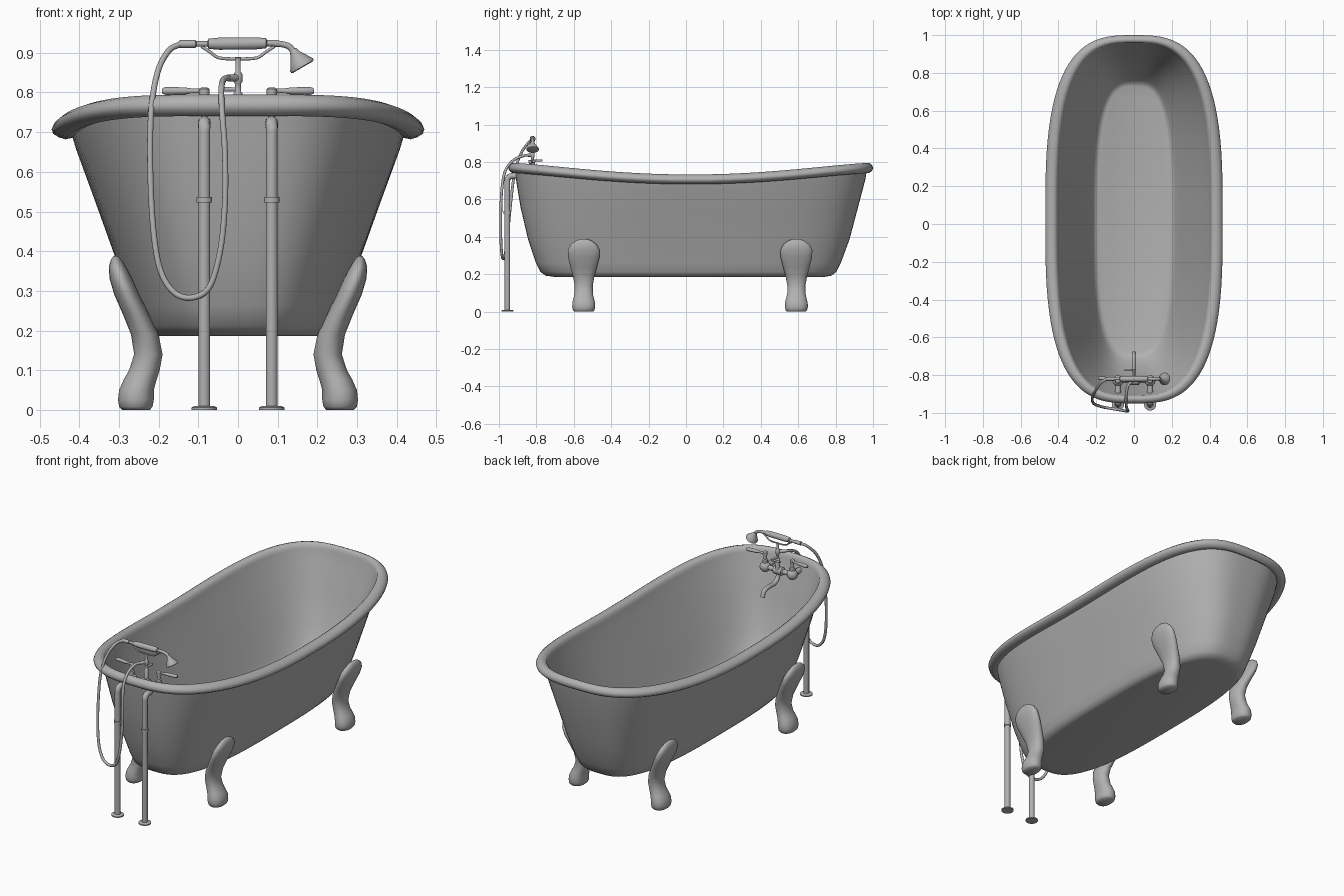
import bpy, bmesh, math
from mathutils import Vector

cube = bpy.data.objects.get("Cube")
if cube:
    bpy.data.objects.remove(cube, do_unlink=True)

GREY = 0.44
mat = bpy.data.materials.new("soft grey")
mat.use_nodes = True
mat.diffuse_color = (GREY, GREY, GREY, 1)
mat.node_tree.nodes["Principled BSDF"].inputs["Base Color"].default_value = (GREY, GREY, GREY, 1)


def finish(name, bm, angle=50):
    bmesh.ops.recalc_face_normals(bm, faces=bm.faces[:])
    mesh = bpy.data.meshes.new(name)
    bm.to_mesh(mesh)
    bm.free()
    mesh.materials.append(mat)
    obj = bpy.data.objects.new(name, mesh)
    bpy.context.collection.objects.link(obj)
    bpy.ops.object.select_all(action='DESELECT')
    obj.select_set(True)
    bpy.context.view_layer.objects.active = obj
    bpy.ops.object.shade_smooth_by_angle(angle=math.radians(angle))
    return obj


def loft(name, rings, angle=50):
    """Skin a list of equal-length point rings and cap both ends."""
    bm = bmesh.new()
    loops = [[bm.verts.new(p) for p in ring] for ring in rings]
    n = len(loops[0])
    for a, b in zip(loops, loops[1:]):
        for i in range(n):
            bm.faces.new((a[i], a[(i + 1) % n], b[(i + 1) % n], b[i]))
    bm.faces.new(loops[0])
    bm.faces.new(loops[-1])
    return finish(name, bm, angle)


def superellipse(n, power):
    for i in range(n):
        a = 2 * math.pi * (i + 0.5) / n
        c, s = math.cos(a), math.sin(a)
        yield (math.copysign(abs(c) ** (2 / power), c),
               math.copysign(abs(s) ** (2 / power), s))


def turned(name, start, direction, profile, sides=20):
    """Turn (distance, radius) pairs about an axis."""
    start, axis = Vector(start), Vector(direction).normalized()
    u = axis.orthogonal().normalized()
    v = axis.cross(u)
    angles = [2 * math.pi * i / sides for i in range(sides)]
    return loft(name, [[start + axis * d + (u * math.cos(a) + v * math.sin(a)) * r
                        for a in angles] for d, r in profile], 40)


def tube(name, points, radius, steps=6):
    """Round tube along a smooth path through the points."""
    pts = [Vector(p) for p in points]
    ext = [2 * pts[0] - pts[1]] + pts + [2 * pts[-1] - pts[-2]]
    path = []
    for p0, p1, p2, p3 in zip(ext, ext[1:], ext[2:], ext[3:]):
        for k in range(steps):
            t = k / steps
            path.append(0.5 * (2 * p1 + (p2 - p0) * t + (2 * p0 - 5 * p1 + 4 * p2 - p3) * t * t
                               + (3 * p1 - p0 - 3 * p2 + p3) * t ** 3))
    path.append(pts[-1])
    rings, u = [], None
    for i, p in enumerate(path):
        d = (path[min(i + 1, len(path) - 1)] - path[max(i - 1, 0)]).normalized()
        u = d.orthogonal() if u is None else u - d * u.dot(d)
        u.normalize()
        v = d.cross(u)
        rings.append([p + (u * math.cos(a) + v * math.sin(a)) * radius
                      for a in (2 * math.pi * j / 12 for j in range(12))])
    return loft(name, rings)


# Tub: half width, front y, back y, height; the shell rises at both ends
outer = [(.215, -.705, .74, .186), (.238, -.75, .778, .192), (.252, -.778, .803, .212),
         (.268, -.803, .828, .26), (.308, -.845, .875, .38), (.362, -.885, .92, .53)]
lip = [(.408, .655), (.417, .685), (.435, .681), (.452, .686), (.466, .695), (.47, .706), (.465, .718),
       (.452, .728), (.435, .733), (.42, .731), (.408, .722), (.403, .705)]
inner = [(.384, -.887, .937, .65), (.335, -.85, .893, .53), (.276, -.803, .842, .38),
         (.234, -.748, .787, .28), (.217, -.718, .762, .24), (.206, -.7, .747, .222),
         (.19, -.68, .73, .215)]
rim = [(h, -.95 + .65 * (.47 - h), 1 - .65 * (.47 - h), z) for h, z in lip]
shell = []
for half, front, back, z in outer + rim + inner:
    mid, length = (front + back) / 2, (back - front) / 2
    lift = .062 * max(0, min(1, (z - .215) / .475)) ** 2
    shell.append([(half * cx, mid + length * cy, z + lift * (1 - (1 - cy * cy) ** 1.4))
                  for cx, cy in superellipse(96, 3.0)])
loft("tub", shell)

# Curved feet: height, inner x, outer x, half depth
leg = [(0, .222, .293, .05), (.008, .215, .30, .058), (.025, .212, .303, .062), (.05, .212, .30, .061),
       (.075, .205, .289, .054), (.1, .197, .275, .049), (.14, .19, .262, .049), (.19, .20, .27, .058),
       (.24, .224, .29, .072), (.29, .248, .312, .085), (.33, .266, .324, .086),
       (.36, .282, .326, .069), (.38, .295, .32, .041), (.388, .303, .313, .016)]
for side, side_name in ((1, "left"), (-1, "right")):
    for y, end_name in ((-.547, "front"), (.59, "back")):
        loft(f"{end_name}_{side_name}_leg",
             [[(side * ((a + b) / 2 + (b - a) / 2 * cx), y + d * cy, z)
               for cx, cy in superellipse(24, 2.2)] for z, a, b, d in leg], 60)

    # Supply pipe with floor flange, collar and elbow through the wall
    x = side * .085
    tube(f"{side_name}_supply_pipe", [(x, -.955, .003), (x, -.955, .35), (x, -.955, .68), (x, -.95, .712),
                                      (x, -.93, .725), (x, -.84, .727)], .0155)
    turned(f"{side_name}_floor_flange", (x, -.955, 0), (0, 0, 1),
           [(0, .033), (.006, .033), (.01, .024), (.01, .015)])
    turned(f"{side_name}_pipe_collar", (x, -.955, .523), (0, 0, 1), [(0, .02), (.014, .02)])

    # Valve with lever
    turned(f"{side_name}_valve_ball", (x, -.83, .727), (0, 1, 0),
           [(-.028 * math.cos(a), .001 + .028 * math.sin(a))
            for a in (math.pi * i / 10 for i in range(11))])
    turned(f"{side_name}_valve_stem", (x, -.83, .735), (0, 0, 1),
           [(0, .016), (.03, .015), (.035, .009), (.058, .009), (.06, .013), (.074, .013), (.077, .008)])
    turned(f"{side_name}_lever", (x, -.825, .804), (side, .1, 0),
           [(0, .006), (.03, .006), (.05, .009), (.098, .01), (.106, .007)], 14)

# Mixer body, spout and riser
turned("mixer_bar", (-.085, -.83, .727), (1, 0, 0),
       [(0, .013), (.055, .013), (.06, .022), (.11, .022), (.115, .013), (.17, .013)])
tube("spout", [(0, -.83, .727), (0, -.82, .69), (0, -.79, .668), (0, -.74, .668),
               (0, -.70, .66), (0, -.685, .63)], .012)
turned("riser", (0, -.82, .727), (0, 0, 1),
       [(0, .012), (.07, .012), (.075, .008), (.095, .008), (.1, .011), (.12, .011),
        (.125, .007), (.16, .007)])
turned("hose_outlet", (0, -.82, .837), (-.7, -.7, 0), [(0, .009), (.035, .009)])

# Diverter stem with its small lever
turned("diverter_stem", (0, -.82, .808), (0, 1, 0), [(0, .006), (.053, .006)], 12)
turned("diverter_lever", (.006, -.773, .808), (-1, 0, 0), [(0, .005), (.055, .006)], 12)

# Cradle fork for the hand shower
tube("cradle", [(-.092, -.82, .916), (-.07, -.82, .902), (-.047, -.82, .887), (0, -.82, .885),
                (.047, -.82, .887), (.07, -.82, .902), (.092, -.82, .916)], .004, 3)

# Hand shower
turned("shower_handle", (-.147, -.82, .922), (1, 0, .01),
       [(0, .01), (.04, .01), (.042, .007), (.07, .007), (.073, .013), (.1, .0155),
        (.19, .0155), (.218, .013), (.22, .008), (.25, .008)])
tube("shower_neck", [(.09, -.82, .923), (.11, -.82, .922), (.13, -.82, .915),
                     (.142, -.82, .899)], .008)
turned("shower_head", (.138, -.82, .908), (.5, 0, -.86),
       [(0, .009), (.012, .013), (.028, .023), (.044, .033), (.049, .033), (.051, .029)], 24)

# Flexible hose hanging outside the tub and back over the rim
tube("shower_hose", [(-.145, -.82, .922), (-.175, -.84, .905), (-.203, -.88, .85), (-.219, -.915, .75),
                     (-.221, -.935, .6), (-.213, -.95, .45), (-.195, -.96, .35),
                     (-.16, -.97, .295), (-.115, -.978, .283), (-.072, -.985, .31), (-.045, -.99, .40),
                     (-.033, -.99, .52), (-.033, -.985, .65), (-.04, -.967, .75),
                     (-.042, -.925, .808), (-.036, -.87, .833), (-.022, -.84, .837)], .0075)
